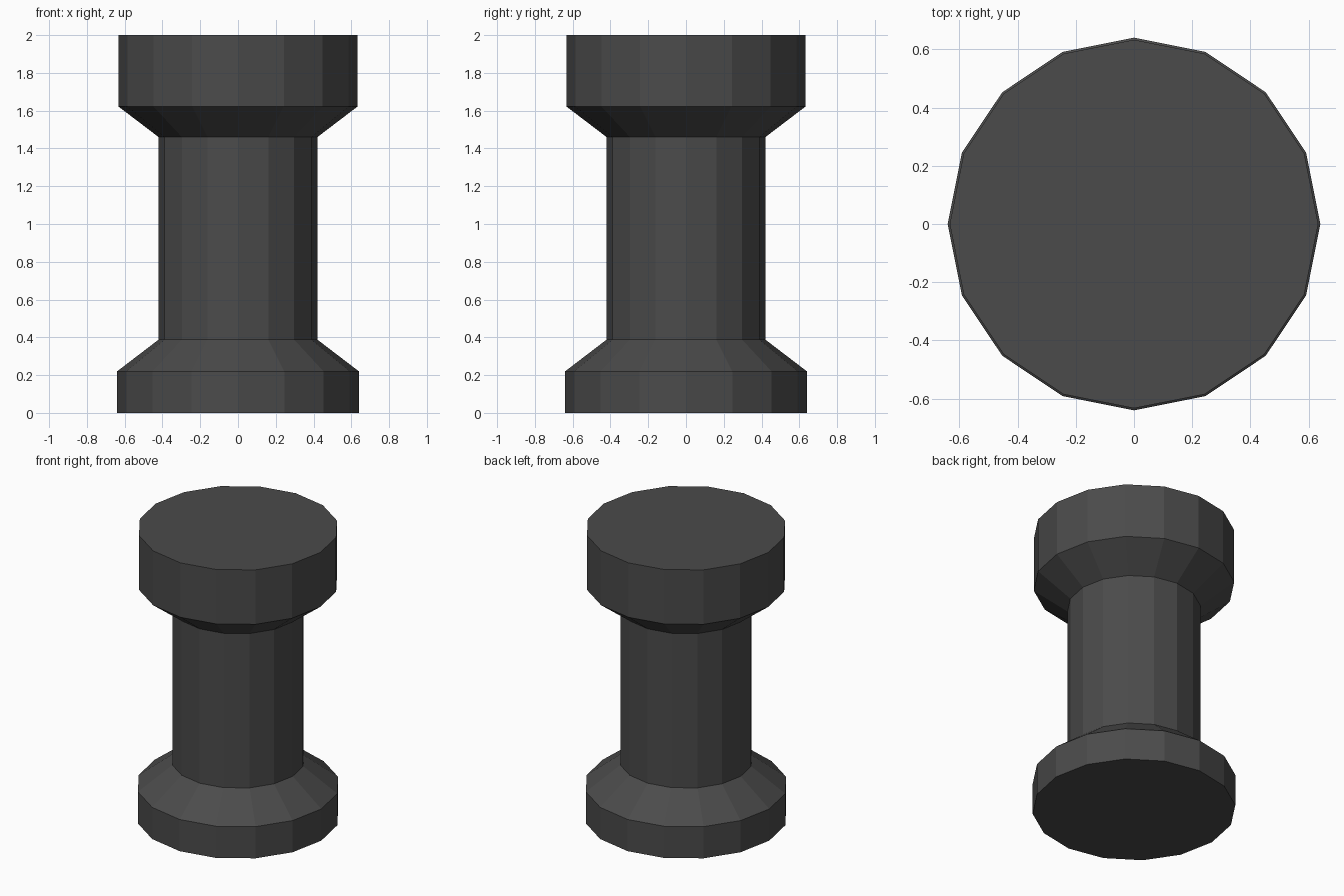
import bpy, bmesh
from math import cos, sin, tau

if "Cube" in bpy.data.objects:
    bpy.data.objects.remove(bpy.data.objects["Cube"])

SIDES = 16


def lathe(name, profile, material):
    """Revolve (radius, height) points around z and cap both ends."""
    bm = bmesh.new()
    rings = [[bm.verts.new((r * cos(tau * i / SIDES), r * sin(tau * i / SIDES), z))
              for i in range(SIDES)] for r, z in profile]
    for low, high in zip(rings, rings[1:]):
        for i in range(SIDES):
            j = (i + 1) % SIDES
            bm.faces.new((low[i], low[j], high[j], high[i]))
    bm.faces.new(rings[0][::-1])
    bm.faces.new(rings[-1])
    mesh = bpy.data.meshes.new(name)
    bm.to_mesh(mesh)
    bm.free()
    mesh.materials.append(material)
    obj = bpy.data.objects.new(name, mesh)
    bpy.context.collection.objects.link(obj)
    return obj


dark = bpy.data.materials.new("dark_grey")
dark.diffuse_color = (0.07, 0.07, 0.07, 1)
dark.use_nodes = True
dark.node_tree.nodes["Principled BSDF"].inputs["Base Color"].default_value = dark.diffuse_color

# One continuous turned body: foot, lower bevel, shaft, upper flare, head
lathe("bollard", [(0.64, 0), (0.64, 0.22), (0.42, 0.388), (0.42, 1.46),
                  (0.633, 1.622), (0.633, 2.0)], dark)
